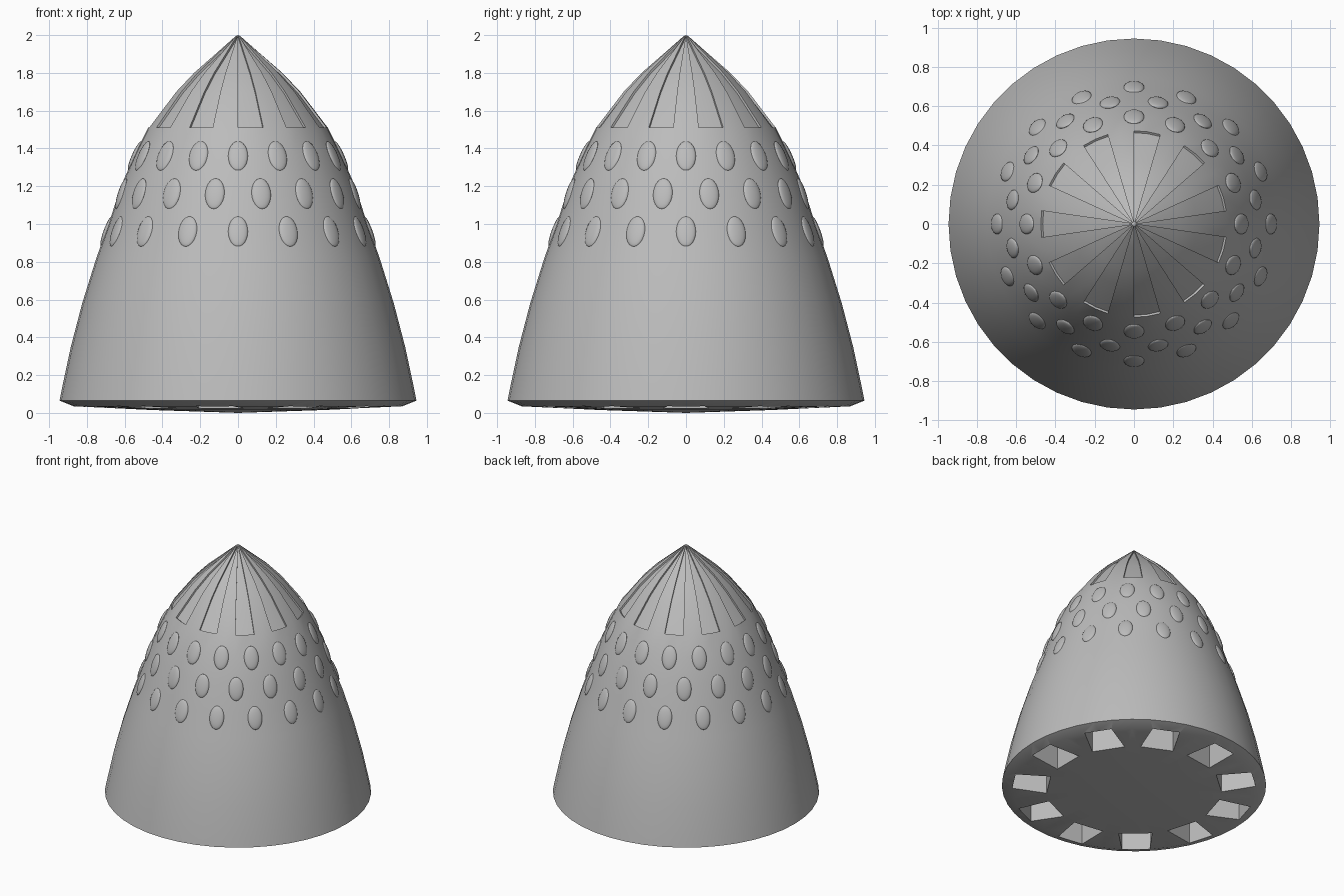
import bpy, bmesh, math
from mathutils import Vector, Matrix

if "Cube" in bpy.data.objects:
    bpy.data.objects.remove(bpy.data.objects["Cube"])

SIDES = 44                       # 11 petals x 4 segments
STEP = math.tau / SIDES
PROFILE = [(0.0, 0.0), (0.45, 0.015), (0.87, 0.035), (0.945, 0.065), (0.93, 0.14), (0.885, 0.35),
           (0.825, 0.58), (0.75, 0.82), (0.685, 1.0), (0.62, 1.2), (0.545, 1.37),
           (0.475, 1.51), (0.33, 1.70), (0.235, 1.80), (0.12, 1.90), (0.012, 1.995), (0.0, 2.0)]

grey = bpy.data.materials.new("plain grey")
grey.diffuse_color = (0.5, 0.5, 0.5, 1)
grey.use_nodes = True
grey.node_tree.nodes["Principled BSDF"].inputs["Base Color"].default_value = grey.diffuse_color


def finish(bm, name):
    bmesh.ops.recalc_face_normals(bm, faces=bm.faces[:])
    me = bpy.data.meshes.new(name)
    bm.to_mesh(me)
    bm.free()
    me.materials.append(grey)
    ob = bpy.data.objects.new(name, me)
    bpy.context.collection.objects.link(ob)
    return ob


def select(ob):
    bpy.ops.object.select_all(action='DESELECT')
    ob.select_set(True)
    bpy.context.view_layer.objects.active = ob


# Turned body with a slightly bowed underside
bm = bmesh.new()
rings = []
for r, z in PROFILE:
    if r == 0:
        rings.append([bm.verts.new((0, 0, z))] * SIDES)
    else:
        rings.append([bm.verts.new((r * math.cos(i * STEP), r * math.sin(i * STEP), z))
                      for i in range(SIDES)])
petals = []
for k in range(len(rings) - 1):
    a, b = rings[k], rings[k + 1]
    for i in range(SIDES):
        j = (i + 1) % SIDES
        f = bm.faces.new(list(dict.fromkeys((a[i], a[j], b[j], b[i]))))
        # grooves cover two of every four segments around the nose
        if PROFILE[k][1] >= 1.5 and k < len(rings) - 2 and i % 4 in (1, 2):
            petals.append(f)
bmesh.ops.recalc_face_normals(bm, faces=bm.faces[:])
bmesh.ops.inset_region(bm, faces=petals, thickness=0.0004, depth=-0.012, use_even_offset=True)
body = finish(bm, "nose_body")

# Ring of 11 slots cut into the underside
bm = bmesh.new()
for n in range(11):
    rot = Matrix.Rotation(n * math.tau / 11, 3, 'Z')
    base = [(0.615, -0.12), (0.865, -0.1), (0.865, 0.1), (0.615, 0.12)]
    low = [bm.verts.new(rot @ Vector((x, y, -0.1))) for x, y in base]
    top = [bm.verts.new(rot @ Vector((x, y, 0.25))) for x, y in base]
    bm.faces.new(low)
    bm.faces.new(top)
    for i in range(4):
        j = (i + 1) % 4
        bm.faces.new((low[i], low[j], top[j], top[i]))
cutter = finish(bm, "slot_cutter")
cutter.hide_render = True
mod = body.modifiers.new("slots", 'BOOLEAN')
mod.operation = 'DIFFERENCE'
mod.solver = 'EXACT'
mod.object = cutter
select(body)
bpy.ops.object.modifier_apply(modifier=mod.name)
bpy.data.objects.remove(cutter)
bpy.ops.object.shade_smooth_by_angle(angle=math.radians(25))


def body_at(z):
    """Radius and slope of the body at a height."""
    for (r0, z0), (r1, z1) in zip(PROFILE[3:], PROFILE[4:]):
        if z0 <= z <= z1:
            return r0 + (r1 - r0) * (z - z0) / (z1 - z0), math.atan2(r0 - r1, z1 - z0)


# Three staggered rows of low oval studs
bm = bmesh.new()
for z, shift in ((0.96, 0), (1.16, 0.5), (1.36, 0)):
    r, tilt = body_at(z)
    for n in range(16):
        m = (Matrix.Rotation((n + shift) * math.tau / 16, 4, 'Z')
             @ Matrix.Translation((r - 0.003, 0, z))
             @ Matrix.Rotation(-tilt, 4, 'Y')
             @ Matrix.Diagonal((0.016, 0.052, 0.085, 1)))
        bmesh.ops.create_uvsphere(bm, u_segments=20, v_segments=12, radius=1, matrix=m)
studs = finish(bm, "oval_studs")
select(studs)
bpy.ops.object.shade_smooth_by_angle(angle=math.radians(40))
